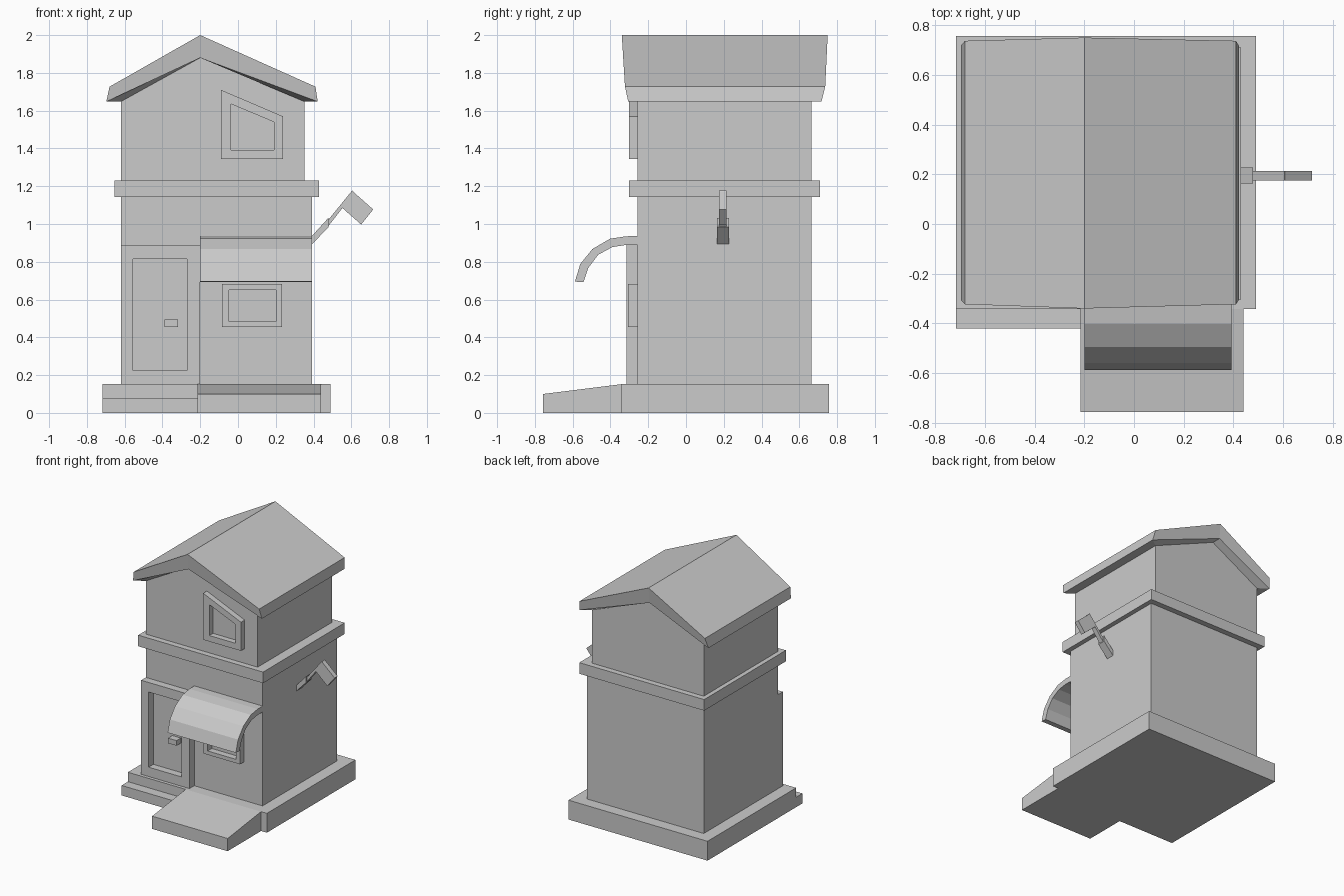
import bpy

if "Cube" in bpy.data.objects:
    bpy.data.objects.remove(bpy.data.objects["Cube"])


def mesh(name, verts, faces):
    me = bpy.data.meshes.new(name)
    me.from_pydata(verts, [], faces)
    me.update()
    ob = bpy.data.objects.new(name, me)
    bpy.context.collection.objects.link(ob)
    # consistent outward normals
    import bmesh
    bm = bmesh.new()
    bm.from_mesh(me)
    bmesh.ops.recalc_face_normals(bm, faces=bm.faces)
    bm.to_mesh(me)
    bm.free()
    return ob


def prism(name, pts, a, b, axis='y'):
    """Extrude a profile: (x,z) along y, or (y,z) along x."""
    n = len(pts)
    put = (lambda p, t: (p[0], t, p[1])) if axis == 'y' else (lambda p, t: (t, p[0], p[1]))
    verts = [put(p, a) for p in pts] + [put(p, b) for p in pts]
    faces = [list(range(n)), list(range(2 * n - 1, n - 1, -1))]
    faces += [[i, (i + 1) % n, (i + 1) % n + n, i + n] for i in range(n)]
    return mesh(name, verts, faces)


def rect(x0, x1, z0, z1):
    return [(x0, z0), (x1, z0), (x1, z1), (x0, z1)]


def box(name, x0, x1, y0, y1, z0, z1):
    return prism(name, rect(x0, x1, z0, z1), y0, y1)


def frame(name, outer, inner, y0, y1):
    """Open frame standing on the front wall."""
    n = len(outer)
    loops = [(outer, y0), (inner, y0), (inner, y1), (outer, y1)]
    verts = [(p[0], y, p[1]) for loop, y in loops for p in loop]
    faces = []
    for k in range(4):
        m = (k + 1) % 4
        for i in range(n):
            j = (i + 1) % n
            faces.append([k * n + i, k * n + j, m * n + j, m * n + i])
    return mesh(name, verts, faces)


FRONT, BACK = -0.257, 0.665

# Base slab, door step and ramp
box("base", -0.717, 0.49, -0.342, 0.757, 0, 0.152)
box("door_step", -0.717, -0.215, -0.42, -0.342, 0, 0.078)
prism("ramp", [(-0.757, 0), (-0.342, 0), (-0.342, 0.152), (-0.757, 0.1)], -0.215, 0.44, 'x')

# Walls and the band between floors
box("lower_walls", -0.62, 0.393, FRONT, BACK, 0.152, 1.145)
box("floor_band", -0.655, 0.43, -0.303, 0.71, 1.143, 1.23)
prism("upper_walls", [(-0.62, 1.23), (0.351, 1.23), (0.351, 1.65), (-0.2, 1.88), (-0.62, 1.65)],
      FRONT, BACK)

# Gabled roof shell: outer rim, lower rim, and contour meeting the walls
rims = []
for sign in (0, 1):
    y_ridge, y_low_ridge, y_eave, y_tip, y_wall = (
        (-0.34, -0.33, -0.323, -0.306, FRONT), (0.75, 0.74, 0.737, 0.717, BACK))[sign]
    rims += [(-0.68, y_eave, 1.727), (-0.2, y_ridge, 2.0), (0.41, y_eave, 1.727),
             (0.422, y_tip, 1.648), (-0.2, y_low_ridge, 1.88), (-0.697, y_tip, 1.648),
             (-0.62, y_wall, 1.648), (-0.2, y_wall, 1.88), (0.351, y_wall, 1.648)]
roof_faces = [[0, 1, 10, 9], [1, 2, 11, 10], [2, 3, 12, 11], [5, 0, 9, 14],
              [5, 6, 15, 14], [3, 8, 17, 12], [6, 7, 16, 15], [7, 8, 17, 16]]
for o in (0, 9):
    roof_faces += [[o, o + 1, o + 4, o + 5], [o + 1, o + 2, o + 3, o + 4],
                   [o + 5, o + 4, o + 7, o + 6], [o + 4, o + 3, o + 8, o + 7]]
mesh("roof", rims, roof_faces)

# Door frame and handle
frame("door_frame", rect(-0.62, -0.2, 0.152, 0.89), rect(-0.555, -0.27, 0.225, 0.815), -0.316, FRONT)
box("door_handle", -0.39, -0.317, -0.31, FRONT, 0.455, 0.495)

# Window frames
frame("lower_window_frame", rect(-0.085, 0.233, 0.455, 0.683), rect(-0.048, 0.2, 0.485, 0.65),
      -0.308, FRONT)
frame("upper_window_frame", [(-0.09, 1.345), (0.238, 1.345), (0.238, 1.57), (-0.09, 1.71)],
      [(-0.037, 1.392), (0.19, 1.392), (0.19, 1.54), (-0.037, 1.635)], -0.303, FRONT)

# Curved awning
prism("awning", [(FRONT, 0.936), (-0.317, 0.935), (-0.402, 0.922), (-0.495, 0.868), (-0.56, 0.788),
                 (-0.588, 0.695), (-0.543, 0.692), (-0.517, 0.768), (-0.465, 0.837),
                 (-0.39, 0.878), (-0.317, 0.889), (FRONT, 0.889)], -0.2, 0.393, 'x')

# Side flag: bracket, pole and flag plate
prism("flag_bracket", [(0.39, 0.89), (0.478, 0.983), (0.478, 1.032), (0.39, 0.935)], 0.163, 0.228)
prism("flag_pole", [(0.46, 1.0), (0.478, 0.988), (0.615, 1.165), (0.605, 1.178)], 0.176, 0.214)
prism("flag", [(0.605, 1.175), (0.543, 1.093), (0.652, 0.997), (0.716, 1.077)], 0.176, 0.214)
